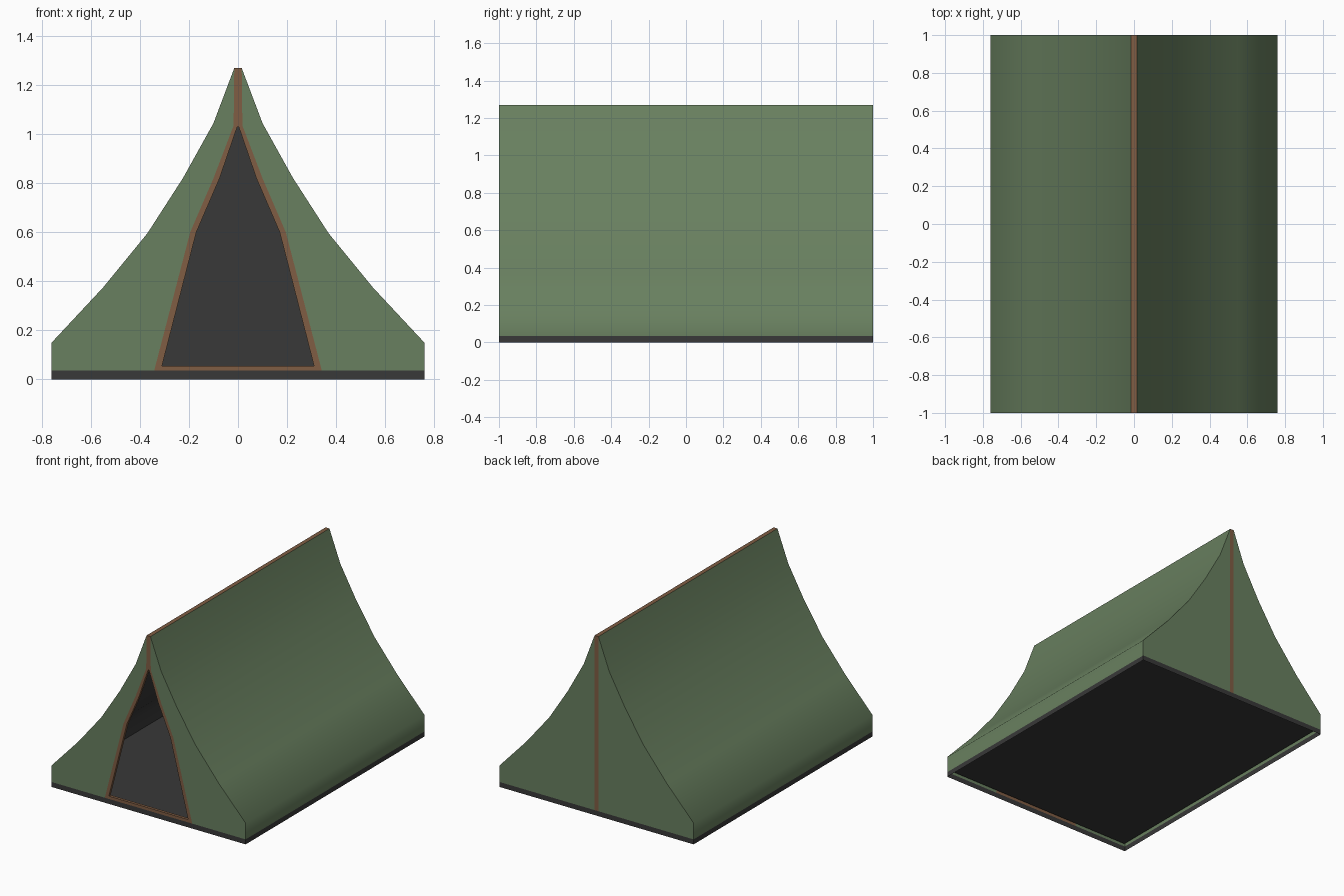
import bpy, bmesh, math
from mathutils import Vector

if "Cube" in bpy.data.objects:
    bpy.data.objects.remove(bpy.data.objects["Cube"])

# Half profiles as (x, z), right side only; every part is mirrored across x
SHELL = [(.76, 0), (.76, .15), (.55, .375), (.37, .595), (.225, .82), (.10, 1.045), (.015, 1.27)]
LINING = [(.74, .04), (.74, .14), (.533, .36), (.352, .582), (.206, .81), (.08, 1.037), (.012, 1.235)]
FRAME = [(.342, .035), (.195, .6), (.10, .82), (.018, 1.035), (.015, 1.27)]
DOOR = [(.31, .055), (.17, .6), (.075, .82), (.003, 1.03)]
BAND, SILL, TIP, FLOOR = .035, .055, 1.03, .04
MID = Vector((0, 0, .4))


def width(profile, z):
    """Half width of a profile at height z."""
    for (x0, z0), (x1, z1) in zip(profile, profile[1:]):
        if z0 <= z <= z1:
            return x0 + (x1 - x0) * (z - z0) / (z1 - z0)
    return profile[0][0] if z < profile[0][1] else profile[-1][0]


def levels(lo, hi, *profiles):
    """All profile heights between lo and hi."""
    zs = {z for p in profiles for _, z in p if lo < z < hi}
    return sorted(zs | {lo, hi})


def material(name, color):
    m = bpy.data.materials.new(name)
    m.diffuse_color = (*color, 1)
    m.use_nodes = True
    m.node_tree.nodes["Principled BSDF"].inputs["Base Color"].default_value = m.diffuse_color
    return m


class Part:
    def __init__(self, name, mat):
        self.name, self.mat, self.bm = name, mat, bmesh.new()

    def quad(self, pts, side=1):
        """Face turned away from the tent middle (side=1) or toward it (-1)."""
        f = self.bm.faces.new([self.bm.verts.new(p) for p in pts])
        f.normal_update()
        if f.normal.dot(f.calc_center_median() - MID) * side < 0:
            f.normal_flip()

    def wall(self, profile, zs, y0, y1, side=1):
        """Profile swept along y."""
        for a, b in zip(zs, zs[1:]):
            xa, xb = width(profile, a), width(profile, b)
            self.quad([(xa, y0, a), (xa, y1, a), (xb, y1, b), (xb, y0, b)], side)

    def end(self, inner, outer, zs, y, side=1):
        """Upright panel between two profiles."""
        for a, b in zip(zs, zs[1:]):
            self.quad([(width(inner, a), y, a), (width(outer, a), y, a),
                       (width(outer, b), y, b), (width(inner, b), y, b)], side)

    def finish(self):
        bmesh.ops.remove_doubles(self.bm, verts=self.bm.verts, dist=1e-5)
        me = bpy.data.meshes.new(self.name)
        self.bm.to_mesh(me)
        self.bm.free()
        me.materials.append(self.mat)
        ob = bpy.data.objects.new(self.name, me)
        bpy.context.collection.objects.link(ob)
        bpy.ops.object.select_all(action='DESELECT')
        ob.select_set(True)
        bpy.context.view_layer.objects.active = ob
        bpy.ops.object.shade_smooth_by_angle(angle=math.radians(50))
        ob.modifiers.new("mirror", 'MIRROR').merge_threshold = .0005


green = material("canvas green", (.14, .215, .115))
brown = material("trim brown", (.215, .11, .057))
dark = material("charcoal", (.04, .04, .04))
CENTRE, SEAM = [(0, 0), (0, 2)], [(.015, 0), (.015, 2)]

# Canvas: long slopes, front panel around the door, back panel
canvas = Part("canvas", green)
canvas.wall(SHELL, levels(BAND, 1.27, SHELL), -1, 1)
canvas.end(FRAME, SHELL, levels(BAND, 1.27, SHELL, FRAME), -1)
canvas.end(SEAM, SHELL, levels(BAND, 1.27, SHELL), 1)
canvas.finish()

# Trim: ridge, back seam, door sill, door frame, front seam, door reveal
trim = Part("trim", brown)
trim.quad([(0, -1, 1.27), (.015, -1, 1.27), (.015, 1, 1.27), (0, 1, 1.27)])
trim.end(CENTRE, SEAM, [BAND, 1.27], 1)
trim.end(CENTRE, FRAME, [BAND, SILL], -1)
trim.end(DOOR, FRAME, levels(SILL, TIP, DOOR, FRAME), -1)
trim.end(CENTRE, FRAME, levels(TIP, 1.27, FRAME), -1)
trim.wall(DOOR, levels(SILL, TIP, DOOR), -1, -.98, -1)
trim.quad([(0, -1, SILL), (.31, -1, SILL), (.31, -.98, SILL), (0, -.98, SILL)], -1)
trim.finish()

# Dark band around the foot of the tent
band = Part("base_band", dark)
band.wall(SHELL, [0, BAND], -1, 1)
for y in (-1, 1):
    band.end(CENTRE, SHELL, [0, BAND], y)
band.finish()

# Dark lining inside, with the floor and the door opening
lining = Part("lining", dark)
top = LINING[-1][1]
lining.wall(LINING, levels(FLOOR, top, LINING), -.98, .98, -1)
lining.end(CENTRE, LINING, levels(FLOOR, top, LINING), .98, -1)
lining.end(CENTRE, LINING, [FLOOR, SILL], -.98, -1)
lining.end(DOOR, LINING, levels(SILL, TIP, DOOR, LINING), -.98, -1)
lining.end(CENTRE, LINING, levels(TIP, top, LINING), -.98, -1)
for z, x in ((FLOOR, .74), (top, .012)):
    lining.quad([(0, -.98, z), (x, -.98, z), (x, .98, z), (0, .98, z)], -1)
lining.finish()
